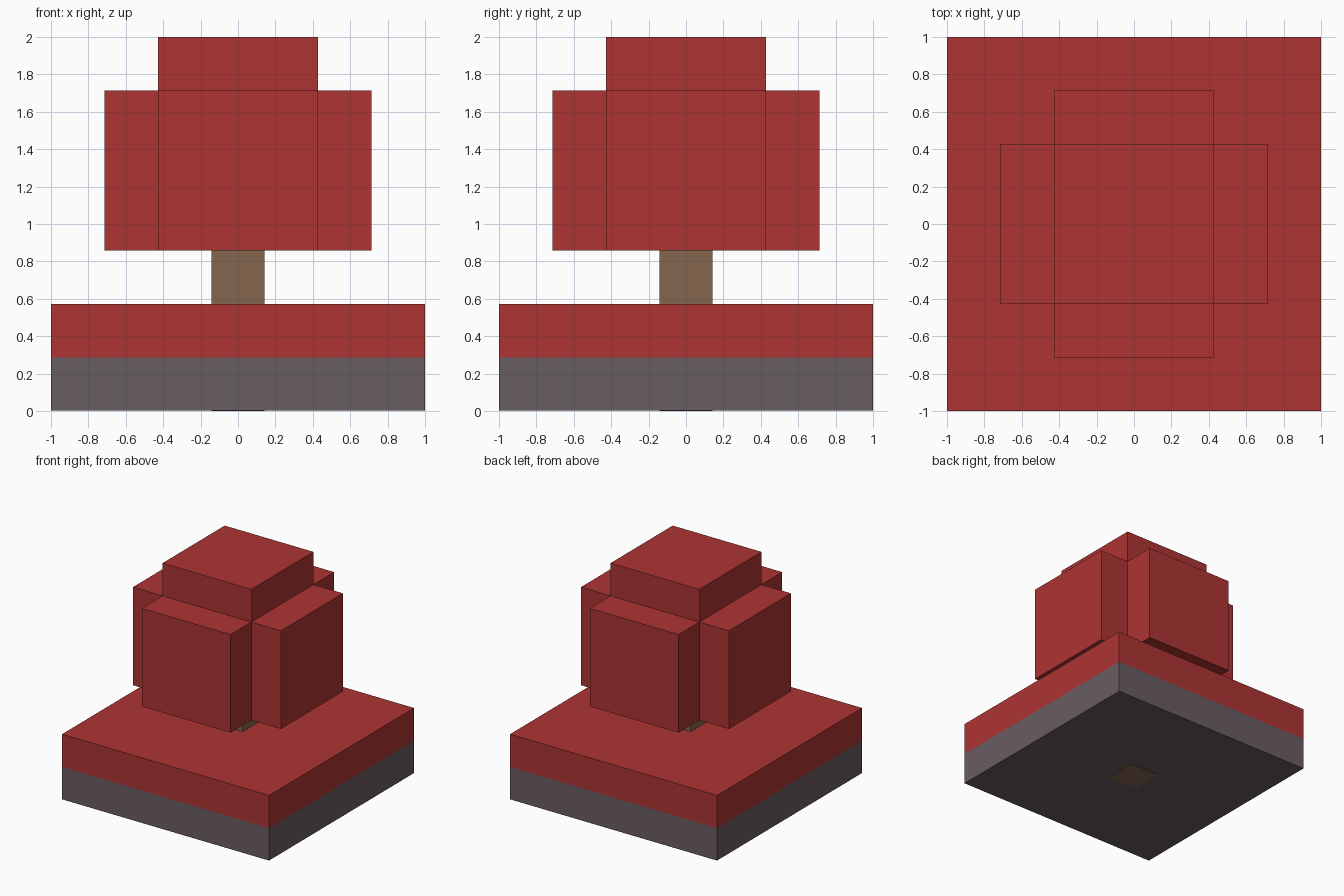
import bpy
from mathutils import Matrix, Vector
import bmesh

default_cube = bpy.data.objects.get("Cube")
if default_cube:
    bpy.data.objects.remove(default_cube, do_unlink=True)

U = 2 / 7  # one block of the grid; the base is seven blocks wide


def make_material(name, rgb):
    mat = bpy.data.materials.new(name)
    mat.use_nodes = True
    mat.diffuse_color = (*rgb, 1)
    mat.node_tree.nodes["Principled BSDF"].inputs["Base Color"].default_value = (*rgb, 1)
    return mat


def make_box(name, low, high, mat):
    """Box between two corners, given in blocks."""
    low, high = Vector(low) * U, Vector(high) * U
    bm = bmesh.new()
    bmesh.ops.create_cube(bm, size=1, matrix=Matrix.Translation((low + high) / 2)
                          @ Matrix.Diagonal((*(high - low), 1)))
    mesh = bpy.data.meshes.new(name)
    bm.to_mesh(mesh)
    bm.free()
    mesh.materials.append(mat)
    obj = bpy.data.objects.new(name, mesh)
    bpy.context.collection.objects.link(obj)
    return obj


red = make_material("red", (0.423, 0.034, 0.034))
stone = make_material("grey stone", (0.141, 0.109, 0.122))
bark = make_material("brown bark", (0.235, 0.133, 0.078))

# Base: stone slab under a red ground layer
make_box("stone_slab", (-3.5, -3.5, 0.01), (3.5, 3.5, 1), stone)
make_box("ground_layer", (-3.5, -3.5, 1), (3.5, 3.5, 2), red)

# Trunk runs through the base and shows on its underside
make_box("trunk", (-0.5, -0.5, 0), (0.5, 0.5, 3.5), bark)

# Foliage: tall core with a block on each side
make_box("foliage_core", (-1.5, -1.5, 3), (1.5, 1.5, 7), red)
for side, s in (("left", 1), ("right", -1)):
    x = sorted((1.5 * s, 2.5 * s))
    make_box(f"foliage_{side}", (x[0], -1.5, 3), (x[1], 1.5, 6), red)
for side, s in (("back", 1), ("front", -1)):
    y = sorted((1.5 * s, 2.5 * s))
    make_box(f"foliage_{side}", (-1.5, y[0], 3), (1.5, y[1], 6), red)
